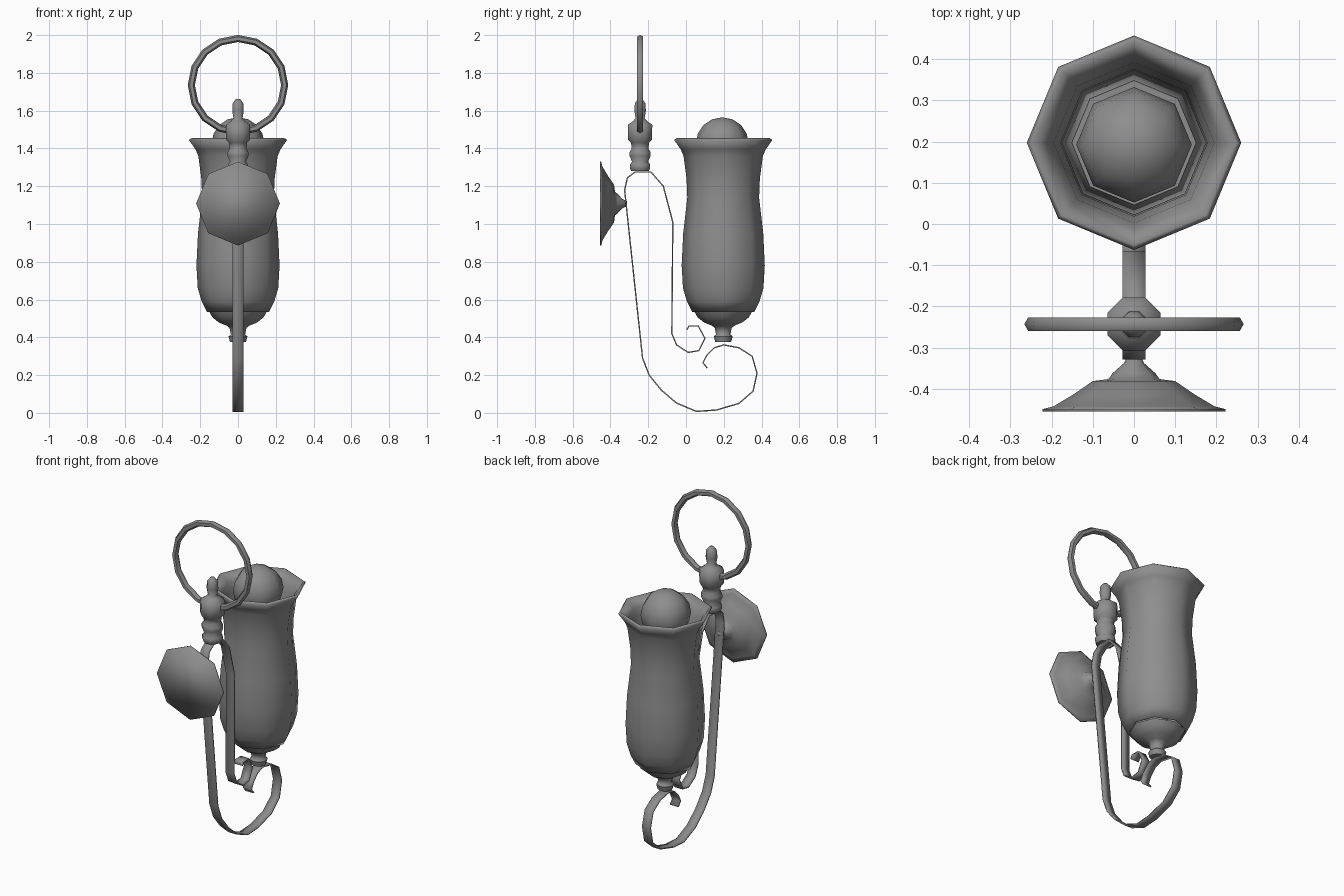
import bpy, bmesh, math
from mathutils import Matrix, Vector

cube = bpy.data.objects.get("Cube")
if cube:
    bpy.data.objects.remove(cube, do_unlink=True)

# One dark iron grey for the whole fitting
iron = bpy.data.materials.new("iron_grey")
iron.use_nodes = True
iron.diffuse_color = (0.27, 0.27, 0.27, 1)
iron.node_tree.nodes["Principled BSDF"].inputs["Base Color"].default_value = (0.27, 0.27, 0.27, 1)


def finish(name, bm, angle=60):
    mesh = bpy.data.meshes.new(name)
    bm.to_mesh(mesh)
    bm.free()
    obj = bpy.data.objects.new(name, mesh)
    bpy.context.collection.objects.link(obj)
    mesh.materials.append(iron)
    bpy.ops.object.select_all(action='DESELECT')
    obj.select_set(True)
    bpy.context.view_layer.objects.active = obj
    bpy.ops.object.shade_smooth_by_angle(angle=math.radians(angle))
    return obj


def lathe(name, profile, origin, sides=8, phase=0.0, caps=True, along_y=False, angle=60):
    """Turn (radius, height) points, listed upward, around an axis."""
    bm = bmesh.new()
    rings = []
    for r, h in profile:
        rings.append([bm.verts.new((r * math.cos(phase + math.tau * j / sides),
                                    r * math.sin(phase + math.tau * j / sides), h))
                      for j in range(sides)])
    for low, high in zip(rings, rings[1:]):
        for j in range(sides):
            k = (j + 1) % sides
            bm.faces.new((low[j], low[k], high[k], high[j]))
    if caps:
        bm.faces.new(rings[0][::-1])
        bm.faces.new(rings[-1])
    turn = Matrix.Rotation(-math.pi / 2, 4, 'X') if along_y else Matrix()
    bmesh.ops.transform(bm, matrix=Matrix.Translation(Vector(origin)) @ turn, verts=bm.verts)
    return finish(name, bm, angle)


AXIS_Y = 0.197   # shade axis
POST_Y = -0.243  # hanging post axis

# Flared hurricane shade, open at both ends
shade = lathe("shade", [(0.165, 0.535), (0.192, 0.59), (0.213, 0.66), (0.22, 0.78),
                        (0.212, 0.95), (0.19, 1.14), (0.194, 1.24), (0.21, 1.36),
                        (0.225, 1.395), (0.26, 1.445)], (0, AXIS_Y, 0), caps=False)
wall = shade.modifiers.new("wall", 'SOLIDIFY')
wall.thickness = 0.016
wall.offset = -1

# Cup and finial beneath the shade
lathe("cup", [(0.042, 0.375), (0.046, 0.39), (0.05, 0.405), (0.038, 0.415), (0.045, 0.45),
              (0.06, 0.462), (0.1, 0.478), (0.135, 0.505), (0.152, 0.535)],
      (0, AXIS_Y, 0))

# Round bulb on a slender stem
lathe("bulb_stem", [(0.06, 0.53), (0.06, 1.22), (0.085, 1.31)], (0, AXIS_Y, 0))
bm = bmesh.new()
bmesh.ops.create_uvsphere(bm, u_segments=8, v_segments=8, radius=0.14,
                          matrix=Matrix.Translation((0, AXIS_Y - 0.005, 1.425)))
finish("bulb", bm)

# Turned post with a pointed finial
lathe("post", [(0.05, 1.28), (0.058, 1.295), (0.058, 1.315), (0.046, 1.33), (0.06, 1.36),
               (0.06, 1.38), (0.048, 1.4), (0.052, 1.43), (0.068, 1.445), (0.07, 1.525),
               (0.04, 1.545), (0.026, 1.56), (0.033, 1.6), (0.03, 1.64), (0.012, 1.662)],
      (0, POST_Y, 0), phase=math.pi / 8)

# Hanging ring
bm = bmesh.new()
segments, tube = 16, 6
loops = []
for i in range(segments):
    a = math.tau * i / segments
    loop = []
    for j in range(tube):
        b = math.tau * j / tube
        r = 0.247 + 0.019 * math.cos(b)
        loop.append(bm.verts.new((r * math.cos(a), POST_Y + 0.019 * math.sin(b),
                                  1.735 + r * math.sin(a))))
    loops.append(loop)
for i in range(segments):
    here, there = loops[i], loops[(i + 1) % segments]
    for j in range(tube):
        k = (j + 1) % tube
        bm.faces.new((here[j], here[k], there[k], there[j]))
bmesh.ops.recalc_face_normals(bm, faces=bm.faces)
finish("hanging_ring", bm)

# Wall plate with its stepped boss
lathe("wall_plate", [(0.222, -0.455), (0.222, -0.449), (0.195, -0.442), (0.145, -0.412),
                     (0.1, -0.381), (0.062, -0.376), (0.052, -0.362), (0.025, -0.338),
                     (0.012, -0.312)], (0, 0, 1.108), along_y=True, angle=180)

# Flat scrolled strap, as (y, z) points from the small curl to the large curl
path = [(0.005, 0.44), (0.015, 0.46), (0.065, 0.46), (0.1, 0.395), (0.068, 0.33),
        (0.012, 0.32), (-0.05, 0.36), (-0.075, 0.42), (-0.07, 1.01), (-0.12, 1.2),
        (-0.185, 1.275), (-0.27, 1.275), (-0.31, 1.245), (-0.325, 1.18), (-0.23, 0.29),
        (-0.195, 0.2), (-0.13, 0.12), (-0.05, 0.052), (0.055, 0.008), (0.16, 0.015),
        (0.28, 0.05), (0.355, 0.115), (0.376, 0.21), (0.35, 0.3), (0.28, 0.345),
        (0.2, 0.36), (0.15, 0.345), (0.11, 0.305), (0.09, 0.265), (0.112, 0.238)]
bm = bmesh.new()
pairs = [[bm.verts.new((x, y, z)) for x in (-0.028, 0.028)] for y, z in path]
for p, q in zip(pairs, pairs[1:]):
    bm.faces.new((p[0], p[1], q[1], q[0]))
strap = finish("scroll_strap", bm)
metal = strap.modifiers.new("metal", 'SOLIDIFY')
metal.thickness = 0.007
metal.offset = 0
